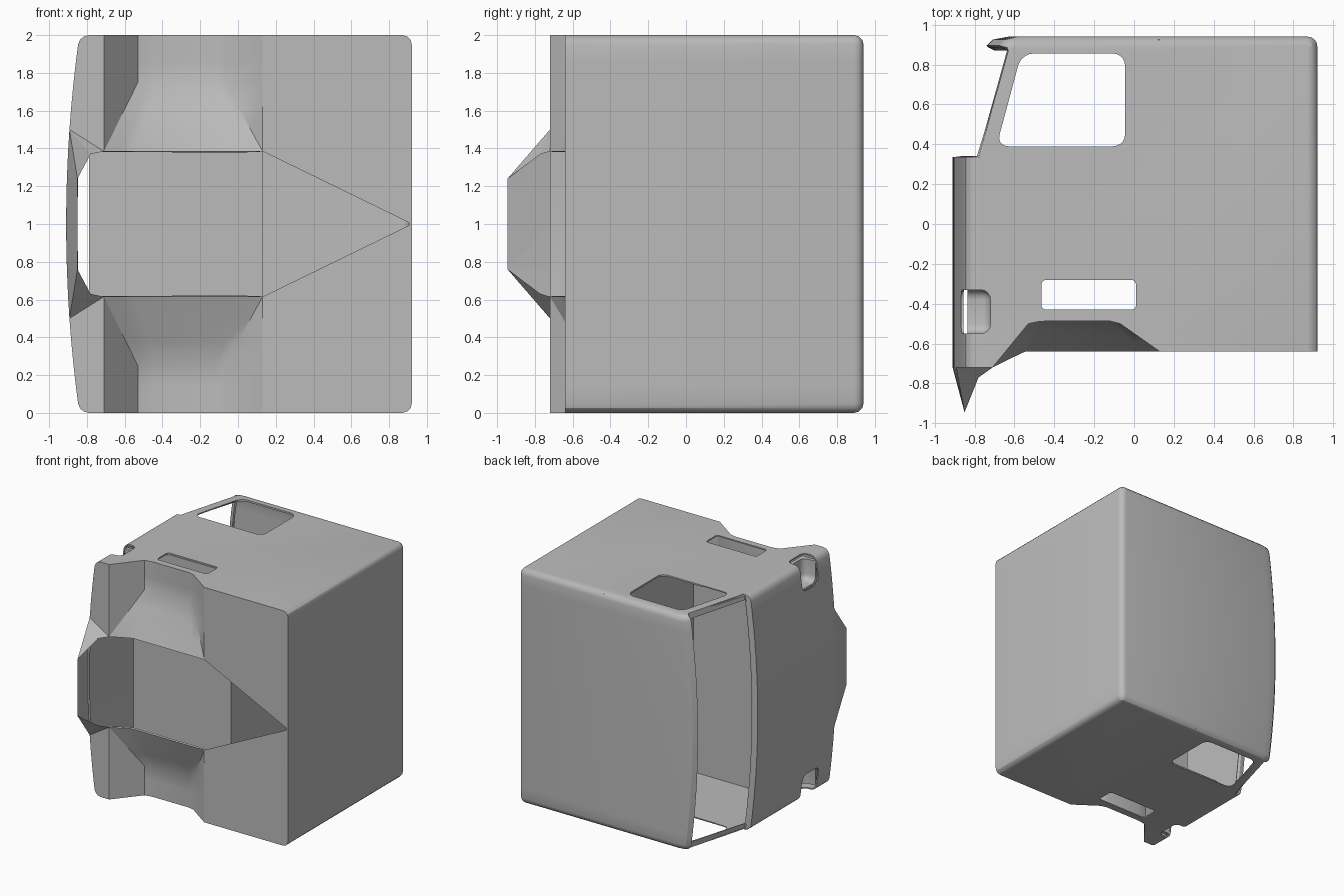
import bpy, bmesh, math
from mathutils import Vector

cube = bpy.data.objects.get("Cube")
if cube:
    bpy.data.objects.remove(cube, do_unlink=True)

grey = bpy.data.materials.new("cab_grey")
grey.use_nodes = True
grey.diffuse_color = (0.5, 0.5, 0.5, 1)
grey.node_tree.nodes["Principled BSDF"].inputs["Base Color"].default_value = (0.5, 0.5, 0.5, 1)


def finish(name, bm):
    mesh = bpy.data.meshes.new(name)
    bm.to_mesh(mesh)
    bm.free()
    mesh.materials.append(grey)
    obj = bpy.data.objects.new(name, mesh)
    bpy.context.collection.objects.link(obj)
    return obj


def activate(obj):
    bpy.ops.object.select_all(action='DESELECT')
    obj.select_set(True)
    bpy.context.view_layer.objects.active = obj


def apply(obj, kind, **settings):
    mod = obj.modifiers.new(kind.title(), kind)
    for key, value in settings.items():
        setattr(mod, key, value)
    activate(obj)
    bpy.ops.object.modifier_apply(modifier=mod.name)


def cut(obj, cutter):
    apply(obj, 'BOOLEAN', operation='DIFFERENCE', solver='EXACT', object=cutter)


def box(name, lo, hi, bevel=0):
    bm = bmesh.new()
    bmesh.ops.create_cube(bm, size=1)
    for v in bm.verts:
        v.co = Vector([(a + b) / 2 + c * (b - a) for a, b, c in zip(lo, hi, v.co)])
    if bevel:
        bmesh.ops.bevel(bm, geom=bm.edges[:], offset=bevel, segments=4,
                        profile=0.5, affect='EDGES')
    return finish(name, bm)


def rounded_prism(name, corners, radius):
    """Prism through the full cab width with rounded upright edges."""
    bm = bmesh.new()
    low = [bm.verts.new((x, y, -0.2)) for x, y in corners]
    base = bm.faces.new(low)
    up = bmesh.ops.extrude_face_region(bm, geom=[base])["geom"]
    for v in up:
        if isinstance(v, bmesh.types.BMVert):
            v.co.z = 2.2
    bmesh.ops.recalc_face_normals(bm, faces=bm.faces[:])
    upright = [e for e in bm.edges if abs(e.verts[0].co.z - e.verts[1].co.z) > 1]
    bmesh.ops.bevel(bm, geom=upright, offset=radius, segments=5, profile=0.5, affect='EDGES')
    return finish(name, bm)


# Side profile of the cab: x, y, inset direction at the rounded sides, front bulge
R = 0.05
TUNNEL = 0.385
profile = [(0.92, -0.64, -1, 0, 0)]
for i in range(5):
    a = math.radians(22.5 * i)
    c, s = math.cos(a), math.sin(a)
    profile.append((0.87 + R * c, 0.89 + R * s, -c, -s, 0))
profile += [(-0.58, 0.94, 0, -1, 0.7), (-0.64, 0.925, 0.5, -0.8, 1),
            (-0.67, 0.895, 1, -0.3, 1), (-0.66, 0.885, 1, 0, 1), (-0.63, 0.87, 0, 0, 1)]
HEADER = len(profile) - 1
profile += [(-0.78, 0.33, 0, 0, 1), (-0.80, 0.34, 0.3, 0, 1),
            (-0.84, 0.335, 1, 0, 1), (-0.84, -0.72, 1, 0, 1)]
CHIN = len(profile) - 1
profile += [(-0.71, -0.72, 0, 0, 0)]
ARCH = len(profile)
profile += [(x, y, 0, 0, 0) for x, y in
            ((-0.53, -0.50), (-0.48, -0.49), (-0.44, -0.487), (-0.12, -0.487), (-0.07, -0.50))]
ARCH_END = len(profile)
profile += [(0.13, -0.64, 0, 0, 0)]


def section_point(i, z):
    x, y, dx, dy, bulge = profile[i]
    side = abs(z - 1)
    edge = max(0, side - (1 - R))
    d = R - math.sqrt(max(0, R * R - edge * edge))
    if ARCH <= i < ARCH_END:
        # wheel arch flattens towards the tunnel opening
        t = min(1, max(0, (side - TUNNEL) / (0.75 - TUNNEL)))
        fx = -0.71 + (x + 0.53) / 0.46 * 0.84
        fy = min(-0.64, -0.72 + (fx + 0.71) * 0.5)
        x, y = fx + (x - fx) * t, fy + (y - fy) * t
    return Vector((x + dx * d - 0.07 * bulge * (1 - side * side), y + dy * d, z))


half = [R * (1 - math.cos(math.radians(a))) for a in (0, 30, 60, 90)]
half += [0.14, 0.25, 0.375, 0.5, 1 - TUNNEL, 0.76, 0.88]
levels = half + [1.0] + [2 - z for z in reversed(half)]

# Cab shell
bm = bmesh.new()
n = len(profile)
rings = [[bm.verts.new(section_point(i, z)) for i in range(n)] for z in levels]
bm.faces.new(rings[0])
bm.faces.new(rings[-1])
openings = []
for k in range(len(levels) - 1):
    side = abs((levels[k] + levels[k + 1]) / 2 - 1)
    for i in range(n):
        j = (i + 1) % n
        face = bm.faces.new((rings[k][i], rings[k][j], rings[k + 1][j], rings[k + 1][i]))
        windscreen = i == HEADER and side < 1 - R
        chin_gap = i == CHIN and side < 0.5
        tunnel = i > CHIN and side < TUNNEL
        if windscreen or chin_gap or tunnel:
            openings.append(face)
bmesh.ops.recalc_face_normals(bm, faces=bm.faces[:])
bmesh.ops.delete(bm, geom=openings, context='FACES')
bmesh.ops.remove_doubles(bm, verts=bm.verts[:], dist=0.0005)
shell = finish("cab_shell", bm)
apply(shell, 'SOLIDIFY', thickness=0.015, offset=-1)

# Side windows, step slots and lamp pockets
cutters = [
    rounded_prism("window_cutter", [(-0.69, 0.39), (-0.045, 0.39), (-0.045, 0.855), (-0.565, 0.855)], 0.06),
    rounded_prism("slot_cutter", [(-0.465, -0.43), (0.01, -0.43), (0.01, -0.28), (-0.465, -0.28)], 0.025),
]
for name, z0, z1 in (("left", 1.78, 2.3), ("right", -0.3, 0.22)):
    cutter = box(name + "_lamp_cutter", (-1.1, -0.55, z0), (-0.72, -0.33, z1), 0.05)
    b0, b1 = (1.72, 1.955) if z0 > 1 else (0.045, 0.28)
    liner = box(name + "_lamp_pocket", (-0.835, -0.58, b0), (-0.69, -0.30, b1))
    cut(liner, cutter)
    activate(liner)
    bpy.ops.object.shade_smooth_by_angle(angle=math.radians(30))
    cutters.append(cutter)
for cutter in cutters:
    cut(shell, cutter)
for cutter in cutters:
    bpy.data.objects.remove(cutter, do_unlink=True)
activate(shell)
bpy.ops.object.shade_smooth_by_angle(angle=math.radians(30))

# Chin wedge under the front wall
bm = bmesh.new()


def flip(p):
    return Vector((p[0], p[1], 2 - p[2]))


tip = Vector((-0.85, -0.945, 0.76))
fold = Vector((-0.78, -0.77, 0.63))
inner = Vector((-0.71, -0.72, 1 - TUNNEL))
outer = [section_point(CHIN, z) for z in (0.5, 1 - TUNNEL, 0.76)]
strip = Vector((-0.71, -0.72, 0.5))
facets = [(outer[0], strip, inner), (outer[0], inner, fold), (outer[0], fold, tip),
          (outer[0], tip, outer[1]), (outer[1], tip, outer[2])]
for facet in facets:
    bm.faces.new([bm.verts.new(p) for p in facet])
    bm.faces.new([bm.verts.new(flip(p)) for p in reversed(facet)])
middle = section_point(CHIN, 1)
for facet in ((outer[2], tip, middle), (tip, flip(tip), middle), (flip(tip), flip(outer[2]), middle)):
    bm.faces.new([bm.verts.new(p) for p in facet])
bmesh.ops.remove_doubles(bm, verts=bm.verts[:], dist=0.0005)
bmesh.ops.recalc_face_normals(bm, faces=bm.faces[:])
finish("chin_wedge", bm)

# Rear floor either side of the pointed opening
bm = bmesh.new()
side_floor = [Vector((0.13, -0.64, 1 - TUNNEL)), Vector((0.92, -0.64, 1 - TUNNEL)),
              Vector((0.92, -0.64, 1))]
bm.faces.new([bm.verts.new(p) for p in side_floor])
bm.faces.new([bm.verts.new(flip(p)) for p in reversed(side_floor)])
finish("rear_floor", bm)

# Inner cabin floor and rear partition
box("cabin_floor", (-0.79, -0.28, 0.015), (0.13, -0.27, 1.985))
box("cabin_partition", (0.12, -0.28, 0.015), (0.13, 0.925, 1.985))
